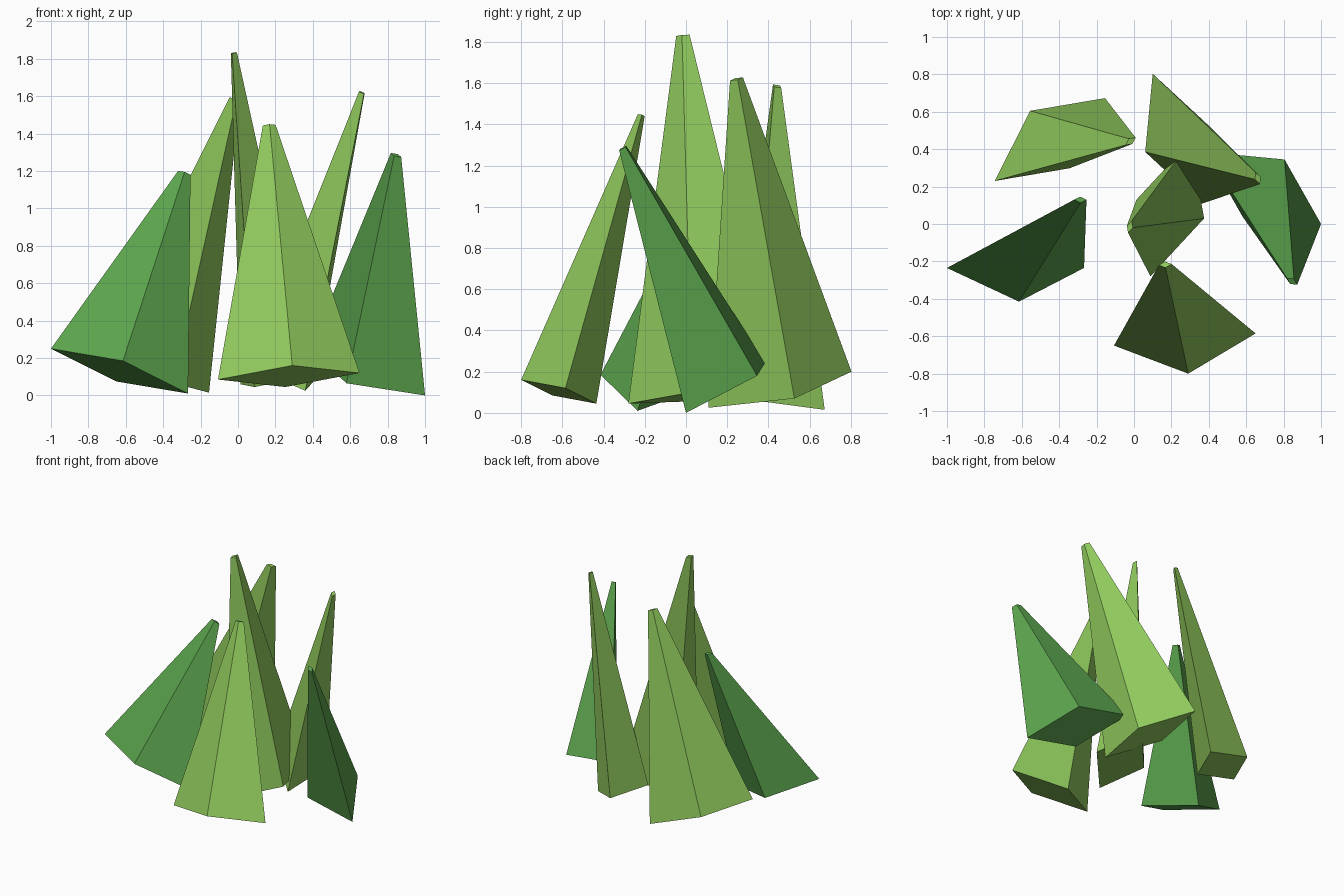
import bpy, bmesh
from mathutils import Vector

if "Cube" in bpy.data.objects:
    bpy.data.objects.remove(bpy.data.objects["Cube"])

TIP_SCALE = 0.09


def flat(name, rgb):
    m = bpy.data.materials.new(name)
    m.diffuse_color = (*rgb, 1)
    m.use_nodes = True
    m.node_tree.nodes["Principled BSDF"].inputs["Base Color"].default_value = m.diffuse_color
    return m


light = flat("light_green", (0.28, 0.59, 0.11))
dark = flat("dark_green", (0.105, 0.37, 0.075))


def blade(name, a, b, c, tip, mat):
    """Four-sided tapering blade: tilted parallelogram base, small blunt tip."""
    a, b, c, tip = map(Vector, (a, b, c, tip))
    mid = (a + c) / 2
    base = [a, b, c, a + c - b]
    bm = bmesh.new()
    low = [bm.verts.new(p) for p in base]
    top = [bm.verts.new(tip + (p - mid) * TIP_SCALE) for p in base]
    bm.faces.new(low)
    bm.faces.new(top)
    for i in range(4):
        j = (i + 1) % 4
        bm.faces.new((low[i], low[j], top[j], top[i]))
    bmesh.ops.recalc_face_normals(bm, faces=bm.faces)
    me = bpy.data.meshes.new(name)
    bm.to_mesh(me)
    bm.free()
    me.materials.append(mat)
    bpy.context.collection.objects.link(bpy.data.objects.new(name, me))


# Dark outer blades
blade("left_blade", (-1, -0.235, 0.25), (-0.615, -0.415, 0.185),
      (-0.267, -0.235, 0.01), (-0.287, 0.13, 1.19), dark)
blade("right_blade", (1, 0, 0.0), (0.805, 0.345, 0.18),
      (0.385, 0.385, 0.245), (0.845, -0.307, 1.285), dark)
# Light inner blades
blade("front_blade", (-0.107, -0.65, 0.085), (0.29, -0.8, 0.16),
      (0.65, -0.585, 0.12), (0.167, -0.217, 1.445), light)
blade("centre_blade", (0.088, -0.28, 0.045), (0.375, 0.03, 0.1),
      (0.3, 0.44, 0.115), (-0.022, -0.015, 1.832), light)
blade("back_right_blade", (0.1, 0.803, 0.2), (0.06, 0.385, 0.155),
      (0.36, 0.108, 0.025), (0.662, 0.245, 1.62), light)
blade("back_left_blade", (-0.745, 0.23, 0.2), (-0.555, 0.605, 0.15),
      (-0.155, 0.673, 0.015), (-0.018, 0.442, 1.585), light)
